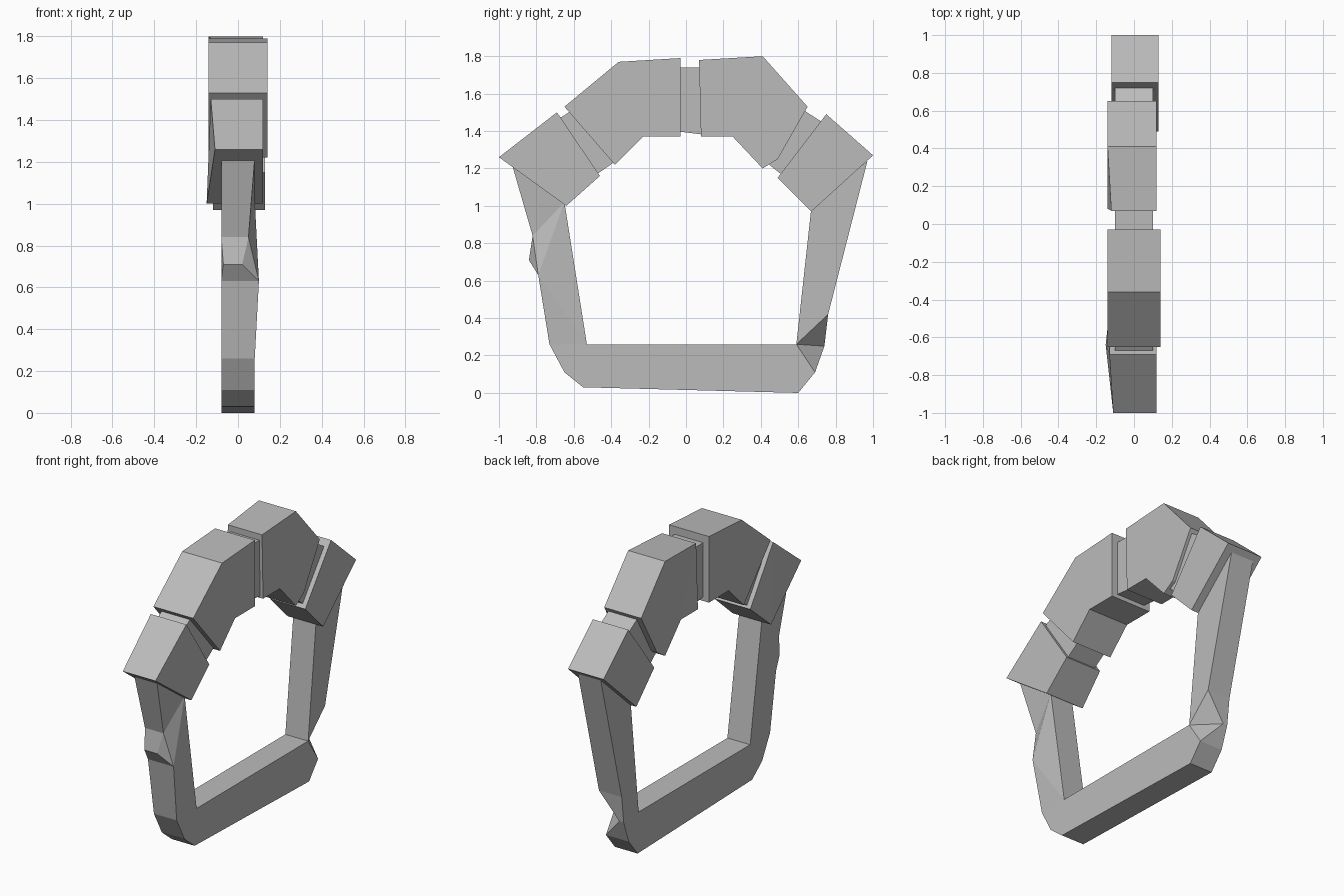
import bpy
import bmesh

cube = bpy.data.objects.get("Cube")
if cube:
    bpy.data.objects.remove(cube, do_unlink=True)


def flat_material(name, value):
    material = bpy.data.materials.new(name)
    material.use_nodes = True
    colour = (value, value, value, 1)
    material.diffuse_color = colour
    shader = next(n for n in material.node_tree.nodes if n.type == 'BSDF_PRINCIPLED')
    shader.inputs["Base Color"].default_value = colour
    return material


stone_grey = flat_material("stone grey", 0.5)


def side_prism(name, outline, right_edge, left_edge):
    """Span a (y, z) outline across x; a third and fourth value override the edges."""
    bm = bmesh.new()
    right, left = [], []
    for point in outline:
        y, z = point[:2]
        x_right = point[2] if len(point) > 2 else right_edge
        x_left = point[3] if len(point) > 3 else left_edge
        right.append(bm.verts.new((x_right, y, z)))
        left.append(bm.verts.new((x_left, y, z)))

    # Side caps and the band of quads joining them
    caps = [bm.faces.new(right), bm.faces.new(left[::-1])]
    for i in range(len(outline)):
        j = (i + 1) % len(outline)
        bm.faces.new((right[i], left[i], left[j], right[j]))
    bmesh.ops.recalc_face_normals(bm, faces=bm.faces[:])
    bmesh.ops.triangulate(bm, faces=caps, ngon_method='BEAUTY')

    mesh = bpy.data.meshes.new(name)
    bm.to_mesh(mesh)
    bm.free()
    mesh.materials.append(stone_grey)
    part = bpy.data.objects.new(name, mesh)
    bpy.context.scene.collection.objects.link(part)
    return part


# Open grip frame, with chipped edges on the front post and the rear corner
side_prism("grip_frame", [
    (-0.93, 1.22), (-0.82, 0.84, -0.08, 0.05), (-0.84, 0.71, -0.07, 0.02),
    (-0.79, 0.63, -0.08, 0.10), (-0.73, 0.26), (-0.65, 0.11), (-0.55, 0.03),
    (0.6, 0.0), (0.69, 0.11), (0.74, 0.25, -0.08, -0.05), (0.76, 0.42),
    (0.97, 1.24), (0.67, 0.99), (0.59, 0.26), (-0.53, 0.26), (-0.65, 1.02),
], -0.08, 0.08)

# Four chunky knuckle blocks
side_prism("front_block", [
    (-1.0, 1.26, -0.11), (-0.69, 1.5), (-0.46, 1.16), (-0.64, 1.0, -0.15),
], -0.13, 0.12)
side_prism("front_middle_block", [
    (-0.65, 1.53), (-0.36, 1.77), (-0.03, 1.79),
    (-0.03, 1.37), (-0.23, 1.37), (-0.38, 1.22),
], -0.14, 0.14)
side_prism("rear_middle_block", [
    (0.07, 1.78, -0.12), (0.41, 1.8), (0.65, 1.53), (0.49, 1.25),
    (0.41, 1.2), (0.25, 1.37), (0.08, 1.37),
], -0.14, 0.12)
side_prism("rear_block", [
    (0.75, 1.49), (1.0, 1.27), (0.67, 0.97), (0.49, 1.15),
], -0.12, 0.13)

# Narrower joints filling the gaps between blocks
joints = {
    "front_joint": [(-0.72, 1.44), (-0.58, 1.53), (-0.36, 1.25), (-0.49, 1.16)],
    "centre_joint": [(-0.06, 1.74), (0.1, 1.74), (0.1, 1.38), (-0.06, 1.4)],
    "rear_joint": [(0.6, 1.53), (0.74, 1.44), (0.52, 1.16), (0.42, 1.24)],
}
for name, outline in joints.items():
    side_prism(name, outline, -0.1, 0.1)
